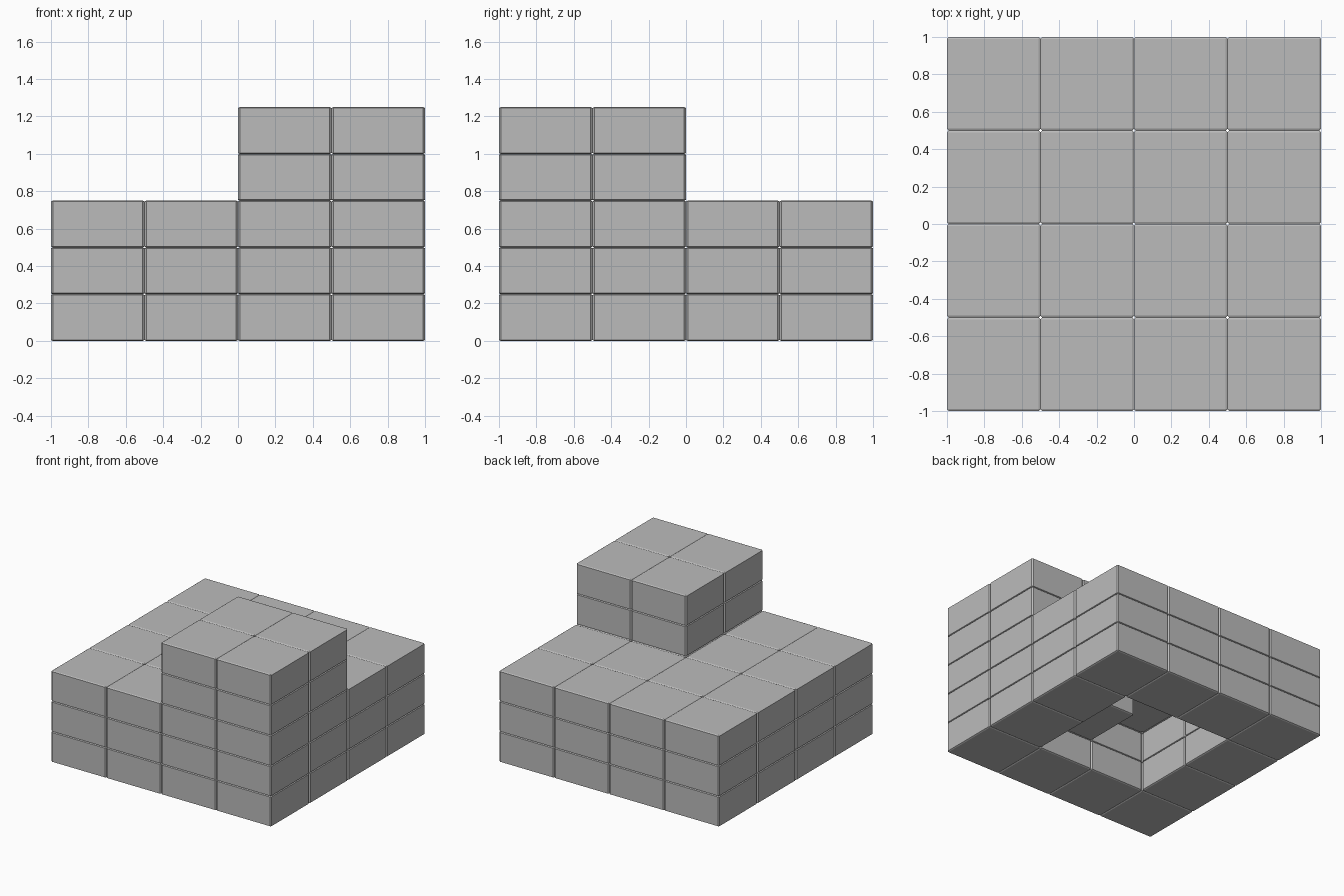
import bpy
import bmesh
from mathutils import Matrix

if "Cube" in bpy.data.objects:
    bpy.data.objects.remove(bpy.data.objects["Cube"], do_unlink=True)

CELL = 0.5      # block width and depth
RISE = 0.25     # block height
BEVEL = 0.02    # chamfer on the unit cube, before scaling

# Single grey material
grey = bpy.data.materials.new("stone_grey")
grey.use_nodes = True
colour = (0.5, 0.5, 0.5, 1)
grey.diffuse_color = colour
grey.node_tree.nodes["Principled BSDF"].inputs["Base Color"].default_value = colour

# Chamfered block mesh, shared by every block
block_mesh = bpy.data.meshes.new("block")
bm = bmesh.new()
bmesh.ops.create_cube(bm, size=1)
bmesh.ops.bevel(bm, geom=bm.edges[:], offset=BEVEL, segments=1,
                profile=0.5, affect='EDGES')
bmesh.ops.transform(bm, matrix=Matrix.Diagonal((CELL, CELL, RISE, 1)), verts=bm.verts)
bm.to_mesh(block_mesh)
bm.free()
block_mesh.materials.append(grey)


def in_tower(col, row):
    return col >= 2 and row < 2


def in_core(col, row):
    return col in (1, 2) and row in (1, 2)


# Courses from the ground up: which grid cells hold a block
courses = [
    ("foundation", lambda c, r: not in_core(c, r)),
    ("wall", lambda c, r: not in_core(c, r) or in_tower(c, r)),
    ("deck", lambda c, r: True),
    ("tower_lower", in_tower),
    ("tower_upper", in_tower),
]

for level, (name, filled) in enumerate(courses):
    for col in range(4):
        for row in range(4):
            if filled(col, row):
                block = bpy.data.objects.new(f"{name}_block", block_mesh)
                block.location = ((col - 1.5) * CELL, (row - 1.5) * CELL,
                                  (level + 0.5) * RISE)
                bpy.context.collection.objects.link(block)
